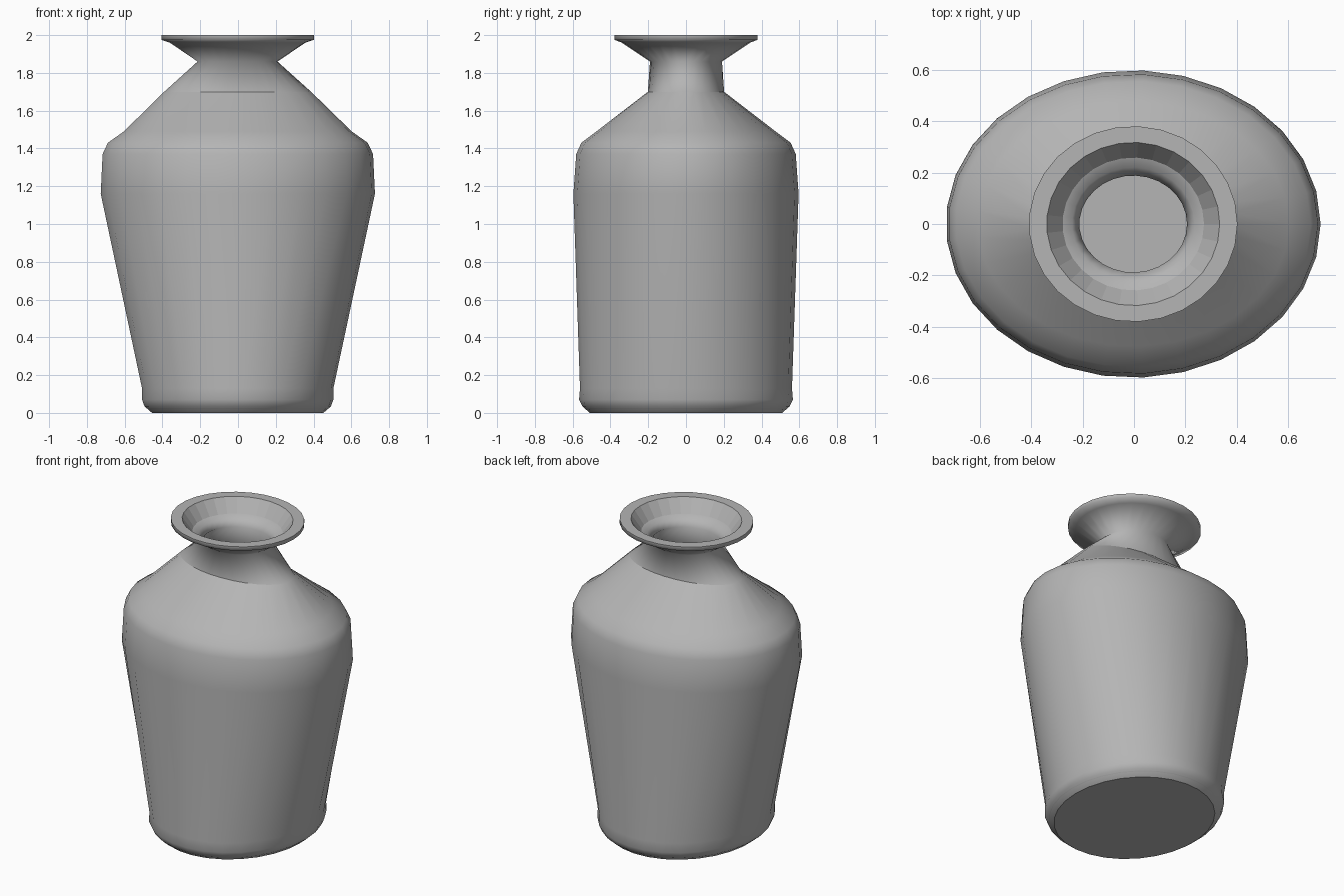
import bpy
import bmesh
from math import cos, sin, tau

if "Cube" in bpy.data.objects:
    bpy.data.objects.remove(bpy.data.objects["Cube"])

SEGMENTS = 29
SHIFT_X = -0.003

# Outer profile, foot to lip: z, x radius, y radius, sharp ring
OUTER = [
    (0.00, 0.455, 0.51, True),
    (0.035, 0.495, 0.55, False),
    (0.07, 0.508, 0.567, False),
    (0.13, 0.508, 0.562, False),
    (1.16, 0.728, 0.597, False),
    (1.37, 0.718, 0.582, False),
    (1.43, 0.69, 0.555, False),
    (1.49, 0.605, 0.475, False),
    (1.70, 0.39, 0.202, True),
    (1.86, 0.212, 0.191, False),
    (1.96, 0.36, 0.34, False),
    (1.975, 0.405, 0.38, False),
    (2.00, 0.405, 0.38, True),
]
# Mouth, from the flat lip down into the neck
MOUTH = [
    (2.00, 0.336, 0.317, True),
    (1.915, 0.275, 0.258, True),
    (1.90, 0.238, 0.22, False),
    (1.86, 0.209, 0.188, False),
]
# Thin inner wall that follows the body down to the floor
WALL = 0.01
INNER = [(max(z - WALL, 0.006), rx - WALL, ry - WALL, False)
         for z, rx, ry, _ in reversed(OUTER[:9])]

clay = bpy.data.materials.new("dark_grey")
clay.diffuse_color = (0.46, 0.46, 0.46, 1.0)
clay.use_nodes = True
clay.node_tree.nodes["Principled BSDF"].inputs["Base Color"].default_value = clay.diffuse_color


def loft(name, profile, flat_band):
    """Skin a stack of elliptical rings and cap both ends."""
    bm = bmesh.new()
    rings = []
    for z, rx, ry, _ in profile:
        rings.append([bm.verts.new((SHIFT_X + rx * cos(tau * i / SEGMENTS),
                                    ry * sin(tau * i / SEGMENTS), z))
                      for i in range(SEGMENTS)])
    for k, (a, b) in enumerate(zip(rings, rings[1:])):
        for i in range(SEGMENTS):
            j = (i + 1) % SEGMENTS
            face = bm.faces.new((a[i], a[j], b[j], b[i]))
            face.smooth = k != flat_band
    bm.faces.new(rings[0][::-1])
    bm.faces.new(rings[-1])
    # Crease the rings flagged as sharp
    for ring, row in zip(rings, profile):
        if row[3]:
            for i in range(SEGMENTS):
                bm.edges.get((ring[i], ring[(i + 1) % SEGMENTS])).smooth = False
    mesh = bpy.data.meshes.new(name)
    bm.to_mesh(mesh)
    bm.free()
    mesh.materials.append(clay)
    obj = bpy.data.objects.new(name, mesh)
    bpy.context.collection.objects.link(obj)
    return obj


# The upper mouth band keeps flat facets
loft("vase", OUTER + MOUTH + INNER, flat_band=len(OUTER))
